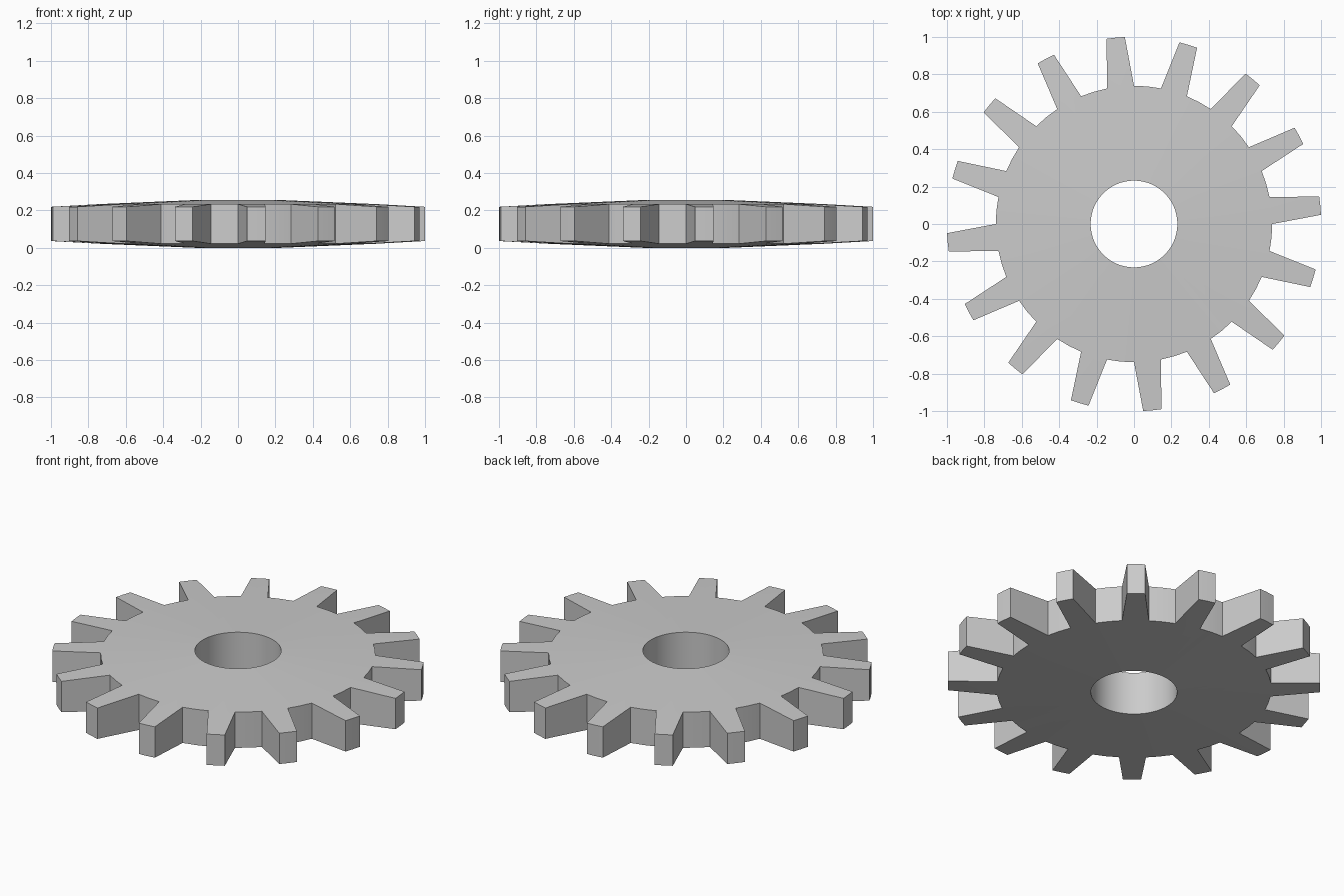
import bpy, bmesh
from math import cos, sin, pi, radians

if "Cube" in bpy.data.objects:
    bpy.data.objects.remove(bpy.data.objects["Cube"])

TEETH = 16
STEP = 2 * pi / TEETH / 4          # four slices per tooth
R_HOLE, R_ROOT, R_TIP = 0.232, 0.739, 1.001
MID = 0.1275                       # mid height of the disc
H_HOLE, H_ROOT, H_TIP = 0.1275, 0.106, 0.0915   # half thickness, tapering outward

bm = bmesh.new()


def pair(radius, angle, half):
    """Bottom and top vertex at one polar position."""
    x, y = radius * cos(angle), radius * sin(angle)
    return [bm.verts.new((x, y, MID + s * half)) for s in (-1, 1)]


def wall(a, b):
    bm.faces.new((a[0], b[0], b[1], a[1]))


def caps(a, b, c, d):
    """Top and bottom faces of a cell given counter-clockwise."""
    bm.faces.new((a[1], b[1], c[1], d[1]))
    bm.faces.new((d[0], c[0], b[0], a[0]))


# Hole rim and root circle
n = TEETH * 4
hole = [pair(R_HOLE, i * STEP, H_HOLE) for i in range(n)]
root = [pair(R_ROOT, i * STEP, H_ROOT) for i in range(n)]
for i in range(n):
    j = (i + 1) % n
    caps(hole[i], root[i], root[j], hole[j])
    wall(hole[j], hole[i])
    if i % 4 >= 2:                 # gap floor between teeth
        wall(root[i], root[j])

# Tapered teeth, each narrowing to half its root width
for t in range(TEETH):
    r = root[4 * t:4 * t + 3]
    tip = [pair(R_TIP, (4 * t + k) * STEP, H_TIP) for k in (0.5, 1, 1.5)]
    for k in (0, 1):
        caps(r[k], tip[k], tip[k + 1], r[k + 1])
        wall(tip[k], tip[k + 1])
    wall(r[0], tip[0])
    wall(tip[2], r[2])

bmesh.ops.recalc_face_normals(bm, faces=bm.faces)
mesh = bpy.data.meshes.new("gear_wheel")
bm.to_mesh(mesh)
bm.free()
gear = bpy.data.objects.new("gear_wheel", mesh)
bpy.context.collection.objects.link(gear)
bpy.context.view_layer.objects.active = gear
gear.select_set(True)
# Low angle keeps the tapered tooth edges crisp while rounding the bore
bpy.ops.object.shade_smooth_by_angle(angle=radians(20))
